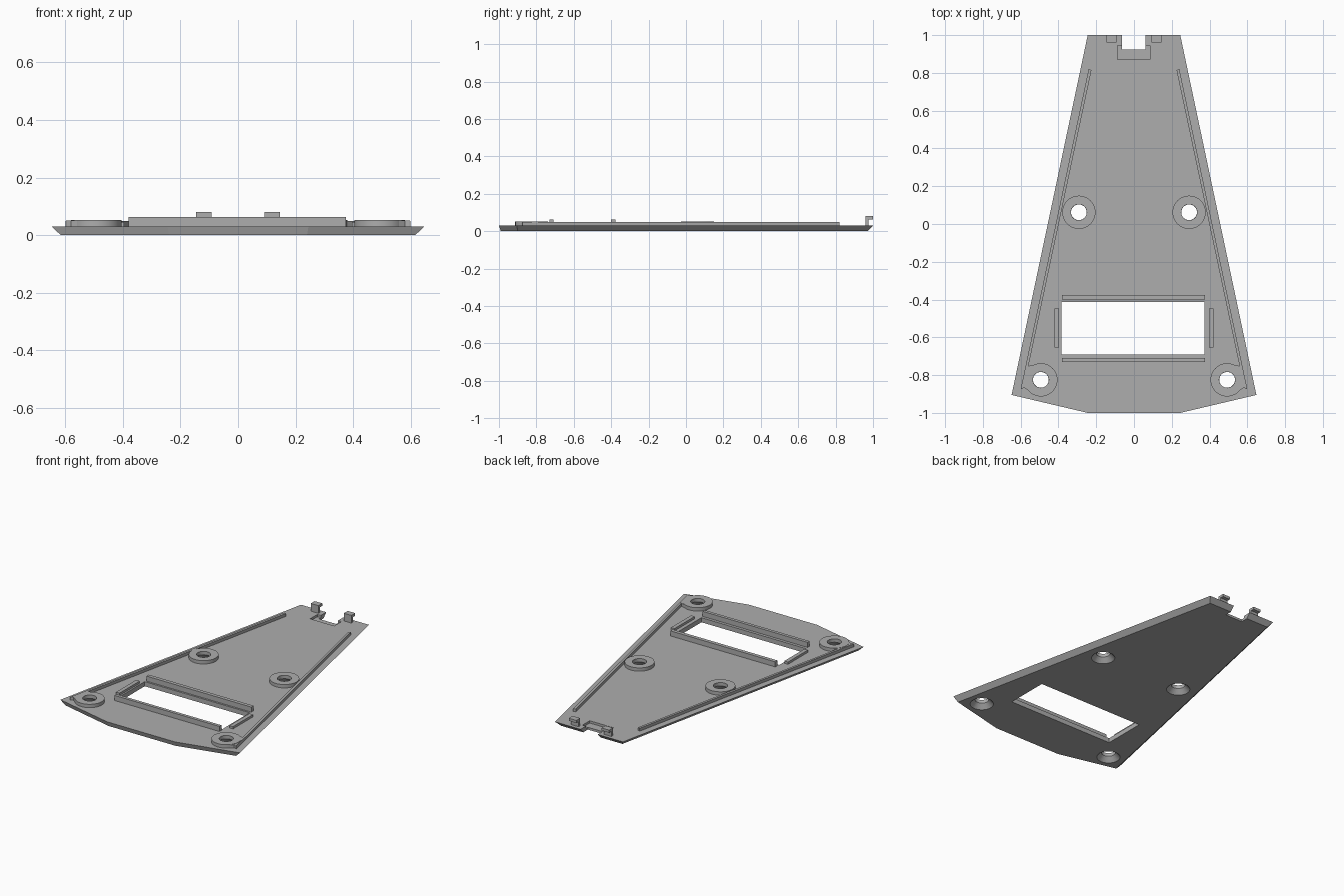
import bpy, bmesh, math

if "Cube" in bpy.data.objects:
    bpy.data.objects.remove(bpy.data.objects["Cube"])

grey = bpy.data.materials.new("plain_grey")
grey.use_nodes = True
GREY = (0.42, 0.42, 0.42, 1)
grey.diffuse_color = GREY
grey.node_tree.nodes["Principled BSDF"].inputs["Base Color"].default_value = GREY

T = 0.03  # plate thickness


def finish(name, bm):
    bmesh.ops.recalc_face_normals(bm, faces=bm.faces)
    me = bpy.data.meshes.new(name)
    bm.to_mesh(me)
    bm.free()
    me.materials.append(grey)
    ob = bpy.data.objects.new(name, me)
    bpy.context.scene.collection.objects.link(ob)
    return ob


def loft(name, low, high, z0, z1):
    """Closed solid between two outlines with equal point counts."""
    bm = bmesh.new()
    a = [bm.verts.new((x, y, z0)) for x, y in low]
    b = [bm.verts.new((x, y, z1)) for x, y in high]
    bm.faces.new(a)
    bm.faces.new(b)
    for i in range(len(a)):
        j = (i + 1) % len(a)
        bm.faces.new((a[i], a[j], b[j], b[i]))
    return finish(name, bm)


def box(name, x0, x1, y0, y1, z0, z1):
    pts = [(x0, y0), (x1, y0), (x1, y1), (x0, y1)]
    return loft(name, pts, pts, z0, z1)


def circle(x, y, r, n=40):
    return [(x + r * math.cos(math.tau * i / n), y + r * math.sin(math.tau * i / n))
            for i in range(n)]


def mirrored(half):
    return half + [(-x, y) for x, y in reversed(half)]


def cut(target, cutters):
    for c in cutters:
        c.hide_render = True
        mod = target.modifiers.new("cut", "BOOLEAN")
        mod.operation = "DIFFERENCE"
        mod.solver = "EXACT"
        mod.object = c
    bpy.context.view_layer.update()
    graph = bpy.context.evaluated_depsgraph_get()
    mesh = bpy.data.meshes.new_from_object(target.evaluated_get(graph))
    target.modifiers.clear()
    target.data = mesh
    for c in cutters:
        bpy.data.objects.remove(c)


def smooth(ob):
    bpy.ops.object.select_all(action="DESELECT")
    ob.select_set(True)
    bpy.context.view_layer.objects.active = ob
    bpy.ops.object.shade_smooth_by_angle(angle=math.radians(30))


# Tapered plate with undercut edges
top = mirrored([(0.245, -1), (0.648, -0.905), (0.245, 1)])
bottom = mirrored([(0.24, -0.99), (0.616, -0.9), (0.222, 0.972)])
plate = loft("plate", bottom, top, 0, T)

# Window, end notch, shallow pocket and countersunk holes
screws = [(s * x, y) for s in (-1, 1) for x, y in ((0.292, 0.062), (0.493, -0.825))]
cutters = [
    box("window_cutter", -0.385, 0.372, -0.69, -0.412, -0.1, 0.1),
    box("notch_cutter", -0.063, 0.061, 0.925, 1.1, -0.1, 0.1),
    box("pocket_cutter", -0.088, 0.086, 0.87, 0.945, 0.015, 0.1),
]
for x, y in screws:
    cutters.append(loft("hole_cutter", circle(x, y, 0.079), circle(x, y, 0.032),
                        -0.01, T + 0.01))
cut(plate, cutters)

# Screw bosses
for x, y in screws:
    boss = loft("screw_boss", circle(x, y, 0.088), circle(x, y, 0.088), T, 0.052)
    cut(boss, [loft("bore_cutter", circle(x, y, 0.042), circle(x, y, 0.042), 0, 0.1)])
    smooth(boss)

for s, side in ((1, "left"), (-1, "right")):
    # Long rail following the slanted edge
    rail = [(s * x, y) for x, y in
            ((0.24, 0.82), (0.225, 0.815), (0.583, -0.865), (0.6, -0.875))]
    loft(side + "_long_rail", rail, rail, T, 0.049)
    # Web joining the rail to the corner boss, kept clear of the bore
    web = [(s * x, y) for x, y in
           ((0.573, -0.755), (0.53, -0.745), (0.555, -0.825),
            (0.53, -0.902), (0.58, -0.868), (0.597, -0.872))]
    loft(side + "_corner_web", web, web, T, 0.05)
    # Short rail beside the window
    x0, x1 = sorted((s * 0.396, s * 0.422))
    box(side + "_window_rail", x0, x1, -0.655, -0.448, T, 0.045)
    # Hooked clip on the narrow end
    x0, x1 = sorted((s * 0.092, s * 0.146))
    box(side + "_clip_post", x0, x1, 0.96, 0.977, T, 0.08)
    box(side + "_clip_lip", x0, x1, 0.977, 1.0, 0.063, 0.08)

# Rails in front of and behind the window
box("front_window_rail", -0.381, 0.376, -0.73, -0.709, T, 0.063)
box("back_window_rail", -0.381, 0.376, -0.4, -0.376, T, 0.063)
